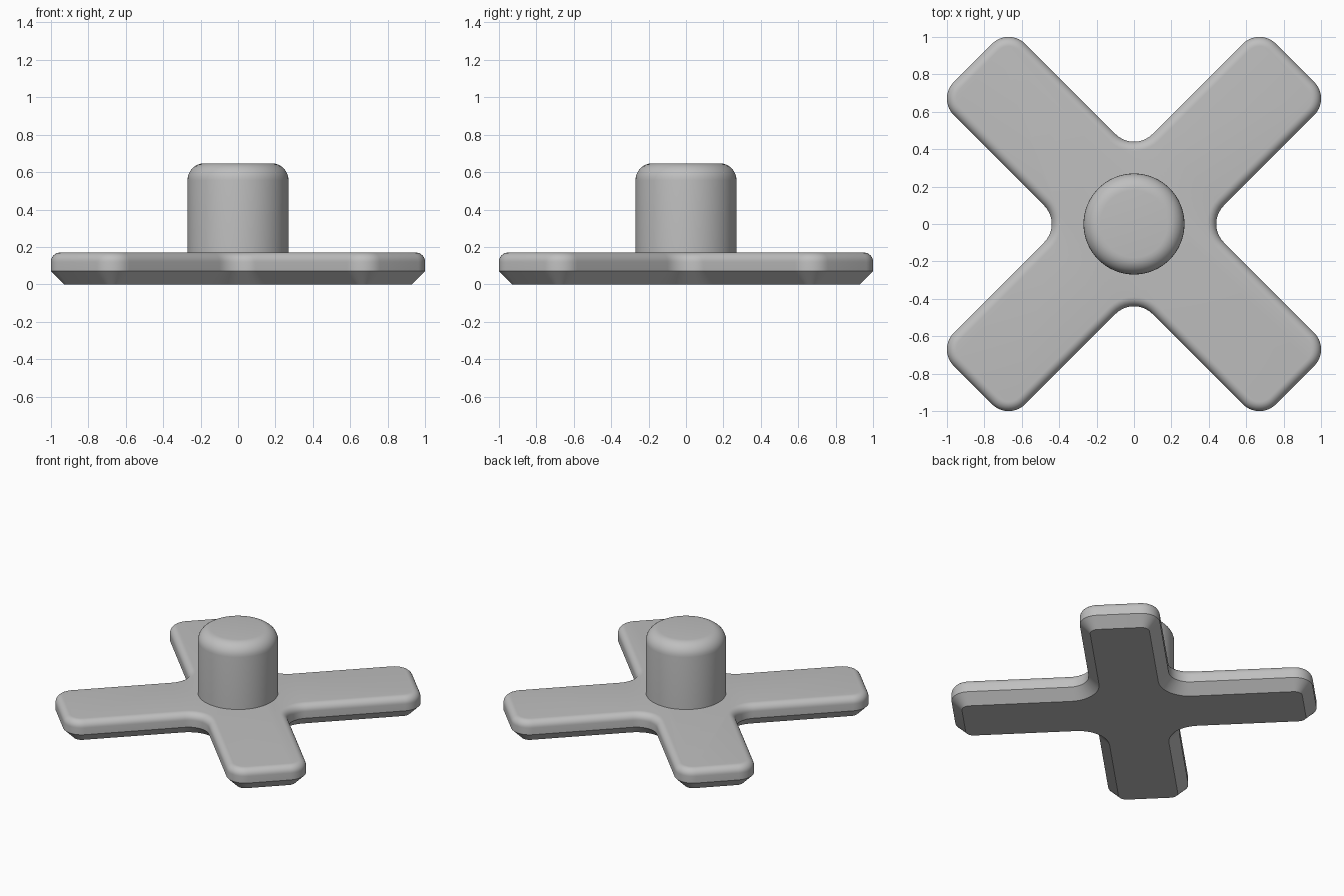
import bpy, bmesh, math
from mathutils import Vector, Matrix

cube = bpy.data.objects.get("Cube")
if cube:
    bpy.data.objects.remove(cube, do_unlink=True)

grey = bpy.data.materials.new("plain grey")
grey.use_nodes = True
colour = (0.52, 0.52, 0.52, 1)
grey.diffuse_color = colour
grey.node_tree.nodes["Principled BSDF"].inputs["Base Color"].default_value = colour

HALF_WIDTH, LENGTH = 0.27, 1.218     # arm size
TIP_R, CROTCH_R = 0.125, 0.14        # outline corner radii


def arc(cx, cy, radius, start, end, steps=10):
    """Points along an arc, angles in degrees."""
    angles = [math.radians(start + (end - start) * i / steps) for i in range(steps + 1)]
    return [Vector((cx + radius * math.cos(a), cy + radius * math.sin(a), 0)) for a in angles]


def cross_outline(inset):
    """Rounded cross, offset inward by inset."""
    c = HALF_WIDTH - TIP_R
    e = LENGTH - TIP_R
    f = HALF_WIDTH + CROTCH_R
    arm = (arc(e, -c, TIP_R - inset, -90, 0) + arc(e, c, TIP_R - inset, 0, 90)
           + arc(f, f, CROTCH_R + inset, 270, 180))
    return [Matrix.Rotation(math.radians(45 + 90 * k), 3, 'Z') @ p
            for k in range(4) for p in arm]


def circle_outline(radius):
    return lambda inset: arc(0, 0, radius - inset, 0, 360, 64)[:-1]


def fillet(top, radius, steps=8):
    """Profile of (inset, z) pairs rounding over a top edge."""
    angles = [math.pi / 2 * i / steps for i in range(steps + 1)]
    return [(radius * (1 - math.cos(a)), top - radius * (1 - math.sin(a))) for a in angles]


def loft(name, outline, profile):
    """Stack inset outlines into a closed solid."""
    bm = bmesh.new()
    rings = [[bm.verts.new((p.x, p.y, z)) for p in outline(d)] for d, z in profile]
    n = len(rings[0])
    for low, high in zip(rings, rings[1:]):
        for i in range(n):
            j = (i + 1) % n
            bm.faces.new((low[i], low[j], high[j], high[i]))
    bm.faces.new(rings[0][::-1])
    bm.faces.new(rings[-1])
    mesh = bpy.data.meshes.new(name)
    bm.to_mesh(mesh)
    bm.free()
    mesh.materials.append(grey)
    obj = bpy.data.objects.new(name, mesh)
    bpy.context.collection.objects.link(obj)
    bpy.ops.object.select_all(action='DESELECT')
    obj.select_set(True)
    bpy.context.view_layer.objects.active = obj
    bpy.ops.object.shade_smooth_by_angle(angle=math.radians(30))
    return obj


# Cross-shaped base: chamfered underside, rounded upper rim
loft("cross_base", cross_outline, [(0.07, 0), (0, 0.07)] + fillet(0.17, 0.05))

# Central round post with a rounded top
loft("center_post", circle_outline(0.27), [(0, 0.15)] + fillet(0.647, 0.09))
